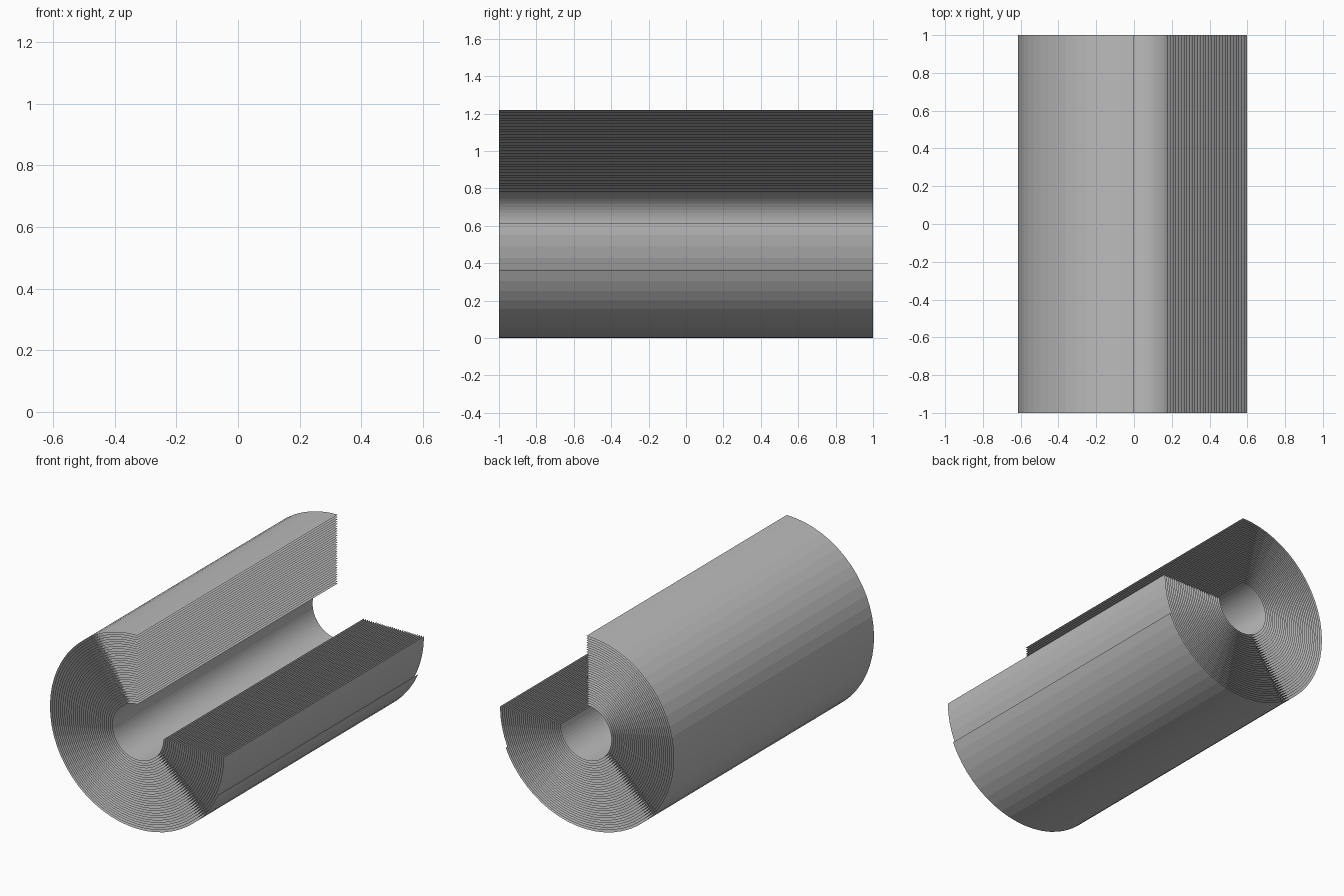
import bpy
import bmesh
import math

cube = bpy.data.objects.get("Cube")
if cube:
    bpy.data.objects.remove(cube, do_unlink=True)

LENGTH = 2.0
WRAPS = 31            # layers of the rolled sheet
STEP = 6              # degrees per flat facet
CUT_START, CUT_END = 90, 360   # the open quarter lies outside this range
LAST_END = 336        # loose outer edge of the sheet
INNER = 0.172
PITCH = 0.01448
CENTRE_X, CENTRE_Z = -0.0035, 0.6136


def make_material(name, colour):
    mat = bpy.data.materials.new(name)
    mat.use_nodes = True
    mat.diffuse_color = colour
    mat.node_tree.nodes["Principled BSDF"].inputs["Base Color"].default_value = colour
    return mat


def spiral_point(wrap, degrees):
    radius = INNER + PITCH * (wrap + (degrees - CUT_START) / 360)
    a = math.radians(degrees)
    return CENTRE_X + radius * math.cos(a), CENTRE_Z + radius * math.sin(a)


# Rolled sheet: thin spiral layers with a quarter cut away
bm = bmesh.new()
for wrap in range(WRAPS):
    end = LAST_END if wrap == WRAPS - 1 else CUT_END
    previous = None
    for degrees in range(CUT_START, end + 1, STEP):
        x, z = spiral_point(wrap, degrees)
        pair = [bm.verts.new((x, y, z)) for y in (-LENGTH / 2, LENGTH / 2)]
        if previous:
            bm.faces.new((previous[0], pair[0], pair[1], previous[1]))
        previous = pair
bm.normal_update()

# Faces point away from the core
for face in bm.faces:
    c = face.calc_center_median()
    if face.normal.x * (c.x - CENTRE_X) + face.normal.z * (c.z - CENTRE_Z) < 0:
        face.normal_flip()

mesh = bpy.data.meshes.new("rolled_sheet")
bm.to_mesh(mesh)
bm.free()
mesh.materials.append(make_material("plain grey", (0.5, 0.5, 0.5, 1.0)))
roll = bpy.data.objects.new("rolled_sheet", mesh)
bpy.context.collection.objects.link(roll)
